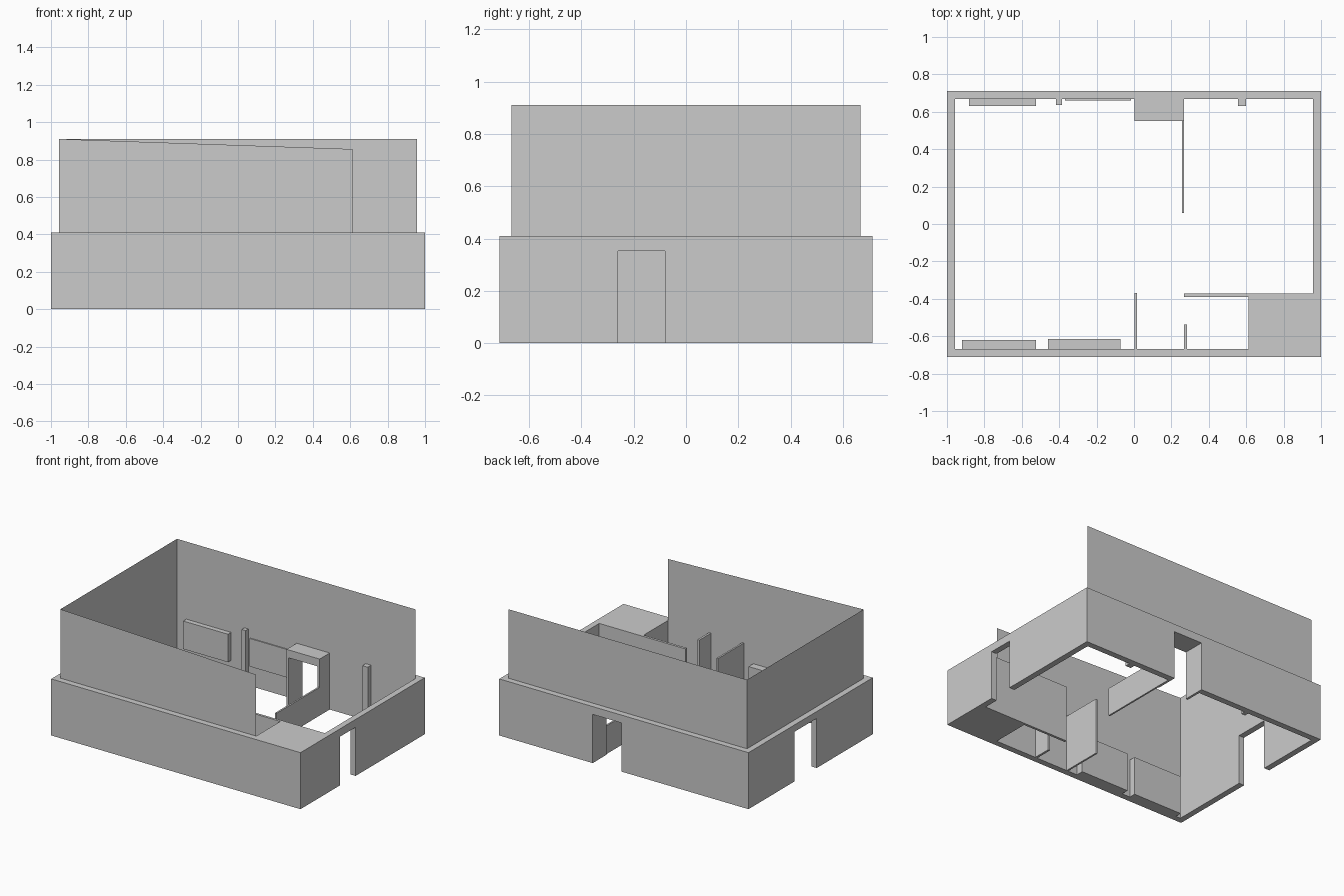
import bpy

if "Cube" in bpy.data.objects:
    bpy.data.objects.remove(bpy.data.objects["Cube"])

H = 0.41      # lower wall height
TOP = 0.91    # upper sheet height
IX, IY = 0.957, 0.668   # inner wall faces


def box(name, x, y, z):
    """Box from (min, max) ranges."""
    v = [(a, b, c) for c in z for b in y for a in x]
    f = [(0, 2, 3, 1), (4, 5, 7, 6), (0, 1, 5, 4),
         (2, 6, 7, 3), (0, 4, 6, 2), (1, 3, 7, 5)]
    return mesh(name, v, f)


def mesh(name, v, f):
    me = bpy.data.meshes.new(name)
    me.from_pydata(v, [], f)
    ob = bpy.data.objects.new(name, me)
    bpy.context.collection.objects.link(ob)
    return ob


def boolean(ob, other, op):
    m = ob.modifiers.new(op.lower(), 'BOOLEAN')
    m.operation, m.object, m.solver = op, other, 'EXACT'
    bpy.context.view_layer.objects.active = ob
    bpy.ops.object.modifier_apply(modifier=m.name)
    bpy.data.objects.remove(other)


# Outer walls with entrance alcove, corner block and three doorways
shell = box("outer_walls", (-1, 1), (-0.712, 0.712), (0, H))
boolean(shell, box("room", (-IX, IX), (-IY, IY), (-0.1, 0.6)), 'DIFFERENCE')
for name, x, y in [("entrance", (0.003, 0.268), (0.552, 0.69)),
                   ("corner_block", (0.613, 0.98), (-0.69, -0.385))]:
    boolean(shell, box(name, x, y, (0, H)), 'UNION')
for x, y, h in [((0.02, 0.25), (0.5, 0.8), 0.353),
                ((0.9, 1.1), (-0.26, -0.08), 0.353),
                ((-1.1, -0.9), (-0.07, 0.187), 0.36)]:
    boolean(shell, box("doorway", x, y, (-0.1, h)), 'DIFFERENCE')

# Thin upper wall sheets; the front one slopes and stops short
def sheet(name, a, b, end_top=TOP):
    mesh(name, [(*a, H), (*b, H), (*b, end_top), (*a, TOP)], [(0, 1, 2, 3)])

sheet("upper_back_wall", (IX, IY), (-IX, IY))
sheet("upper_left_wall", (-IX, IY), (-IX, -IY))
sheet("upper_front_wall", (-IX, -IY), (0.613, -IY), 0.856)

# Interior partitions
for name, x, y, h in [
        ("half_height_partition", (0.256, 0.268), (0.06, 0.552), 0.205),
        ("long_partition", (0.266, IX), (-0.39, -0.372), H),
        ("middle_partition", (0.003, 0.016), (-IY, -0.37), H),
        ("short_partition", (0.268, 0.284), (-IY, -0.538), H)]:
    box(name, x, y, (0, h))

# Fixtures along the front and back walls
for i, (x, y) in enumerate([((-0.92, -0.525), -0.62), ((-0.46, -0.072), -0.614)]):
    box(f"front_cabinet_{i + 1}", x, (-IY, y), (0, 0.28))
for i, (x, y) in enumerate([((-0.882, -0.523), 0.632), ((-0.37, -0.015), 0.66)]):
    box(f"back_panel_{i + 1}", x, (y, IY), (0.145, 0.348))
for i, (x, y) in enumerate([((-0.416, -0.384), 0.636), ((0.557, 0.6), 0.63)]):
    box(f"back_post_{i + 1}", x, (y, IY), (0, H))
